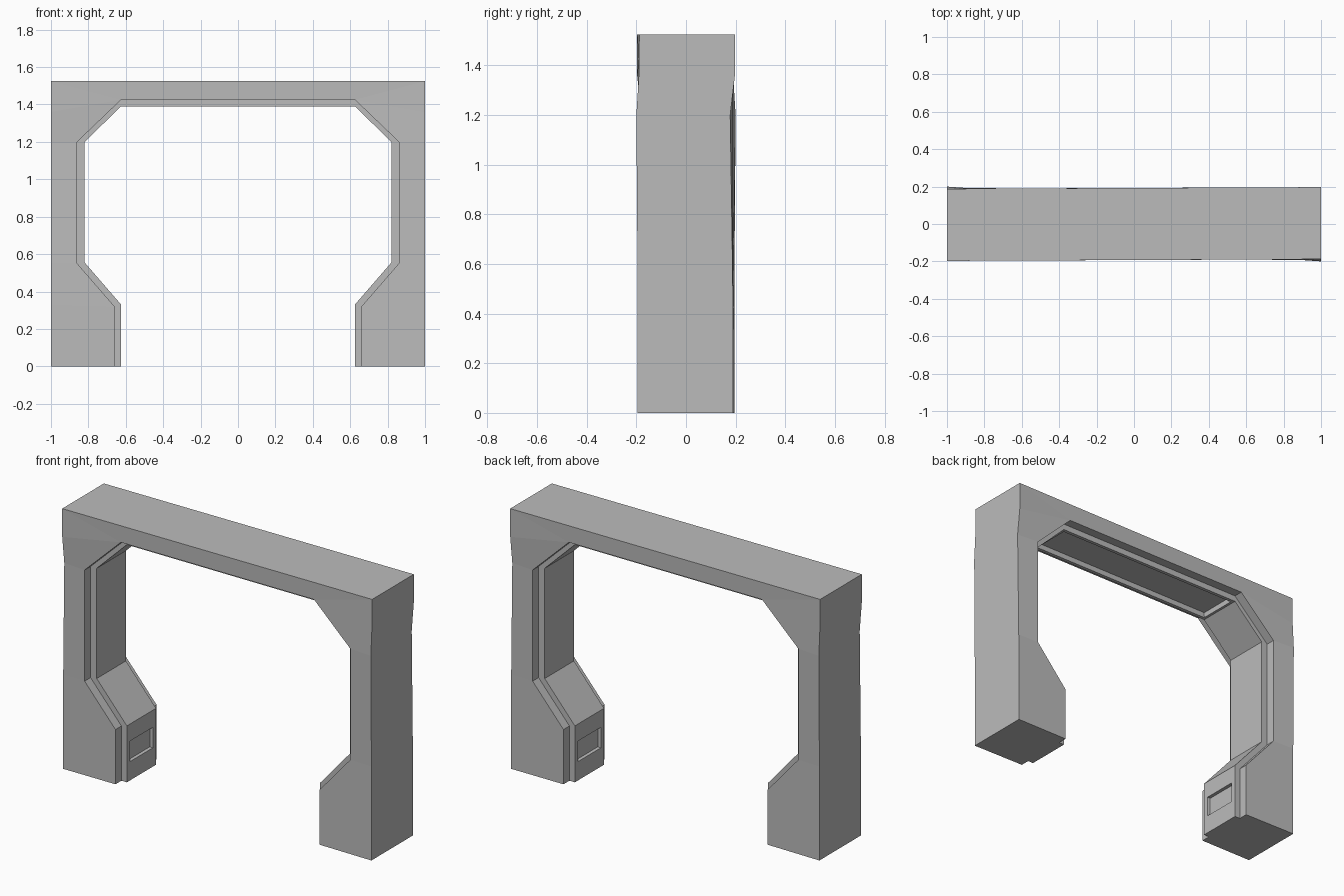
import bpy, bmesh

if "Cube" in bpy.data.objects:
    bpy.data.objects.remove(bpy.data.objects["Cube"], do_unlink=True)

grey = bpy.data.materials.new("plain_grey")
grey.use_nodes = True
colour = (0.5, 0.5, 0.5, 1)
grey.diffuse_color = colour
grey.node_tree.nodes["Principled BSDF"].inputs["Base Color"].default_value = colour

MID = 0.135    # half depth of the raised inner band
FACE = 0.19    # half depth at the rim of the opening

# Stations up one leg: outer z, rim (x, z), inner band (x, z),
# outer edge depth at the left and at the right
STATIONS = [
    (0.00, (0.66, 0.00), (0.625, 0.00), 0.195, 0.19),
    (0.33, (0.66, 0.32), (0.625, 0.33), 0.195, 0.19),
    (0.55, (0.86, 0.55), (0.82, 0.555), 0.195, 0.188),
    (1.20, (0.86, 1.20), (0.82, 1.20), 0.20, 0.178),
    (1.36, (0.625, 1.425), (0.625, 1.39), 0.19, 0.197),
    (1.525, (0.625, 1.425), (0.625, 1.39), 0.188, 0.197),
]


def section(bm, side, station):
    """Ring of the stepped cross-section at one station."""
    z, (rx, rz), (ix, iz), left, right = station
    front, back = (left, right) if side > 0 else (right, left)
    points = [
        (1, -front, z), (rx, -FACE, rz), (rx, -MID, rz), (ix, -MID, iz),
        (ix, MID, iz), (rx, MID, rz), (rx, FACE, rz), (1, back, z),
    ]
    return [bm.verts.new((side * x, y, h)) for x, y, h in points]


# Loft the arch from one foot, over the top, to the other foot
bm = bmesh.new()
rings = [section(bm, -1, s) for s in STATIONS]
rings += [section(bm, 1, s) for s in reversed(STATIONS)]
recesses = []
for i, (a, b) in enumerate(zip(rings, rings[1:])):
    for j in range(8):
        k = (j + 1) % 8
        face = bm.faces.new((a[j], a[k], b[k], b[j]))
        # Inner band panels of the feet and the lintel receive a recess
        if j == 3 and i in (0, 5, 10):
            recesses.append((face, i == 5))
bm.faces.new(rings[0])
bm.faces.new(rings[-1][::-1])
bmesh.ops.recalc_face_normals(bm, faces=bm.faces)


def sink(face, half_y, low, high, depth, lintel):
    """Cut a rectangular pocket into a panel."""
    bmesh.ops.inset_individual(bm, faces=[face], thickness=0.01)
    normal = face.normal.copy()
    for v in face.verts:
        v.co.y = half_y if v.co.y > 0 else -half_y
        if lintel:
            v.co.x = high if v.co.x > 0 else low
        else:
            v.co.z = high if v.co.z > 0.16 else low
    bmesh.ops.inset_individual(bm, faces=[face], thickness=0.003)
    for v in face.verts:
        v.co -= normal * depth


for face, lintel in recesses:
    if lintel:
        sink(face, 0.115, -0.61, 0.61, 0.03, True)
    else:
        sink(face, 0.105, 0.11, 0.23, 0.018, False)

bmesh.ops.remove_doubles(bm, verts=bm.verts, dist=0.0005)
bmesh.ops.dissolve_degenerate(bm, edges=bm.edges, dist=0.0005)

mesh = bpy.data.meshes.new("arch_frame")
bm.to_mesh(mesh)
bm.free()
mesh.materials.append(grey)
arch = bpy.data.objects.new("arch_frame", mesh)
bpy.context.collection.objects.link(arch)
